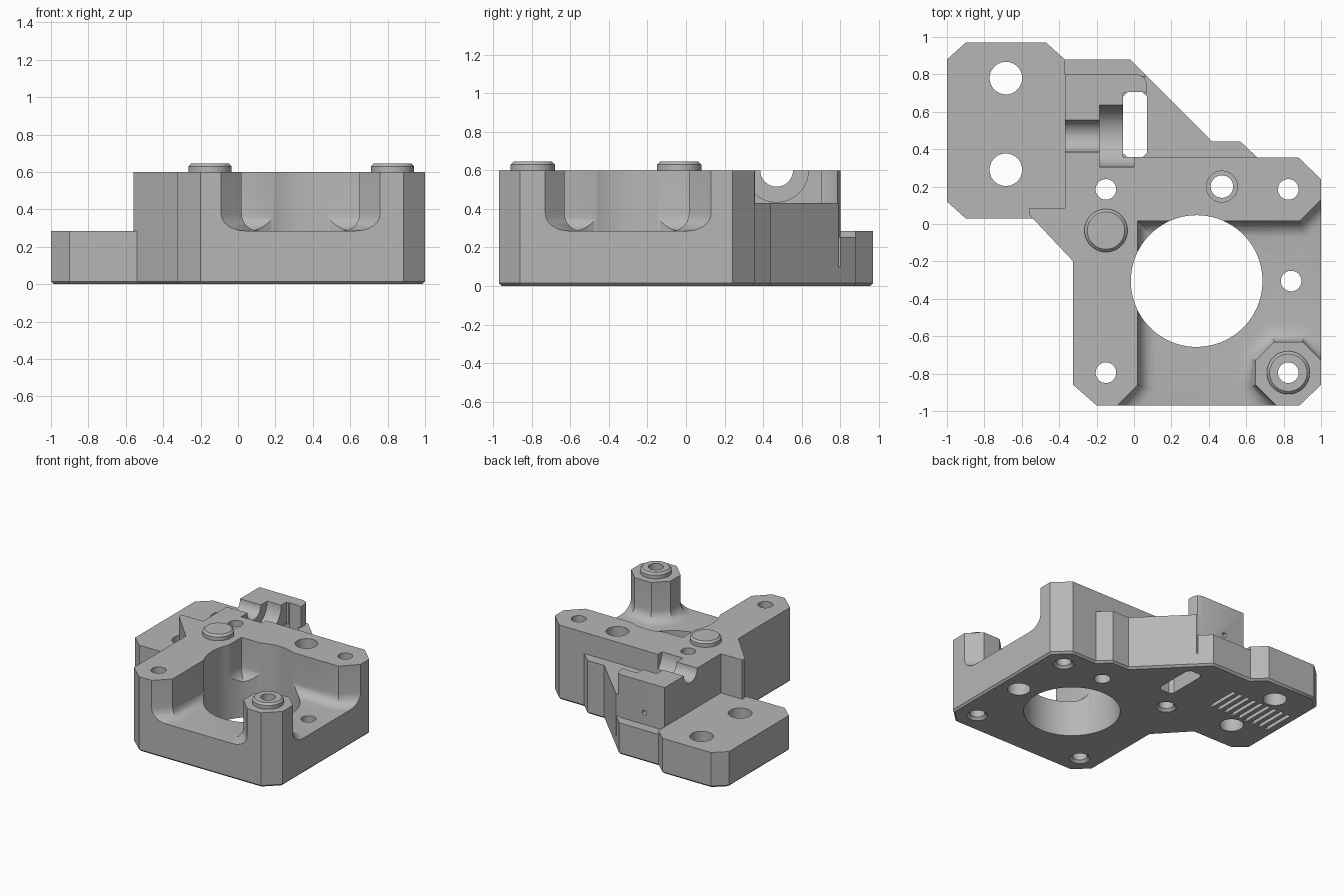
import bpy, bmesh, math
from mathutils import Matrix, Vector

cube = bpy.data.objects.get("Cube")
if cube:
    bpy.data.objects.remove(cube, do_unlink=True)

grey = bpy.data.materials.new("plain_grey")
grey.use_nodes = True
grey.diffuse_color = (0.47, 0.47, 0.47, 1)
grey.node_tree.nodes["Principled BSDF"].inputs["Base Color"].default_value = (0.47, 0.47, 0.47, 1)


def to_object(name, bm):
    bmesh.ops.recalc_face_normals(bm, faces=bm.faces[:])
    mesh = bpy.data.meshes.new(name)
    bm.to_mesh(mesh)
    bm.free()
    mesh.materials.append(grey)
    obj = bpy.data.objects.new(name, mesh)
    bpy.context.collection.objects.link(obj)
    return obj


def prism(name, outline, z0, z1, bevel=0, segments=1):
    """Extrude an outline upward, optionally rounding its bottom rim."""
    bm = bmesh.new()
    face = bm.faces.new([bm.verts.new((x, y, z0)) for x, y in outline])
    rim = face.edges[:]
    up = bmesh.ops.extrude_face_region(bm, geom=[face], use_keep_orig=True)
    bmesh.ops.translate(bm, vec=(0, 0, z1 - z0),
                        verts=[v for v in up["geom"] if isinstance(v, bmesh.types.BMVert)])
    bmesh.ops.recalc_face_normals(bm, faces=bm.faces[:])
    if bevel:
        bmesh.ops.bevel(bm, geom=rim, offset=bevel, segments=segments,
                        profile=0.5, affect='EDGES', clamp_overlap=False)
    return to_object(name, bm)


def rod(name, start, end, r1, r2=None, sides=48):
    """Cylinder or cone between two points."""
    a, b = Vector(start), Vector(end)
    bm = bmesh.new()
    turn = (b - a).to_track_quat('Z', 'Y').to_matrix().to_4x4()
    bmesh.ops.create_cone(bm, cap_ends=True, segments=sides, radius1=r1,
                          radius2=r1 if r2 is None else r2, depth=(b - a).length,
                          matrix=Matrix.Translation((a + b) / 2) @ turn)
    return to_object(name, bm)


def rect(x0, x1, y0, y1):
    return [(x0, y0), (x1, y0), (x1, y1), (x0, y1)]


def combine(body, other, operation):
    mod = body.modifiers.new("combine", 'BOOLEAN')
    mod.operation, mod.solver, mod.object = operation, 'EXACT', other
    bpy.context.view_layer.objects.active = body
    bpy.ops.object.modifier_apply(modifier=mod.name)
    bpy.data.objects.remove(other, do_unlink=True)


# Sole: full footprint with a chamfered bottom rim
body = prism("motor_bracket", [
    (-1, .88), (-.9, .97), (-.47, .97), (-.37, .88), (-.02, .88), (.42, .44),
    (.57, .44), (.66, .355), (.88, .355), (1, .24), (1, -.86), (.885, -.97),
    (-.2, -.97), (-.325, -.86), (-.325, -.2), (-.54, .03), (-.9, .03), (-1, .12)],
    0, .1, .015)

# Raised bodies of differing height
tall = [(-.37, .8), (.02, .8), (.055, .785), (.07, .75), (.07, .355), (.88, .355),
        (1, .24), (1, -.86), (.885, -.97), (-.2, -.97), (-.325, -.86),
        (-.325, -.2), (-.56, .05), (-.56, .085), (-.37, .085)]
plate = [(-1, .88), (-.9, .97), (-.47, .97), (-.37, .88), (-.37, .8), (-.3, .8),
         (-.3, .03), (-.9, .03), (-1, .12)]
ledge = [(-.4, .88), (-.02, .88), (.06, .8), (.06, .7), (-.4, .7)]
web = [(0, .3), (0, .79), (.07, .79), (.42, .44), (.57, .44), (.66, .355), (.66, .3)]
for name, outline, top in (("tall_body", tall, .6), ("side_plate", plate, .285),
                           ("back_ledge", ledge, .255), ("sloped_web", web, .43)):
    combine(body, prism(name, outline, .05, top), 'UNION')

# Open pocket with a filleted floor, leaving an arm, a bar and a corner post
pocket = [(.02, .015), (.02, -.86), (-.24, -1.12), (-.24, -1.4), (.91, -1.4),
          (.91, -1.12), (.65, -.86), (.65, -.73), (.75, -.63), (.9, -.63),
          (1.12, -.85), (1.4, -.85), (1.4, .25), (1.12, .25), (.885, .015)]
combine(body, prism("pocket_cutter", pocket, .285, .8, .09, 6), 'DIFFERENCE')

# Bosses with chamfered rims
post = (.825, -.795)
for x, y in ((-.15, -.035), post):
    combine(body, rod("boss", (x, y, .55), (x, y, .63), .115), 'UNION')
    combine(body, rod("boss_rim", (x, y, .63), (x, y, .645), .115, .1), 'UNION')


def drill(x, y, r, low=-.1, high=.8):
    combine(body, rod("drill", (x, y, low), (x, y, high), r), 'DIFFERENCE')


# Main bore and bolt holes
combine(body, rod("bore", (.335, -.305, -.1), (.335, -.305, .8), .352, sides=96), 'DIFFERENCE')
for x, y in ((-.15, -.795), (-.15, .185), (.825, .185), (.84, -.305), post):
    drill(x, y, .055)
    combine(body, rod("countersink", (x, y, -.01), (x, y, .02), .085, .055), 'DIFFERENCE')
drill(.84, -.305, .085, -.1, .1)
drill(.47, .2, .06)
drill(.47, .2, .083, .5, .8)
for y in (.29, .78):
    drill(-.685, y, .087)

# Shaft channel, its wider seat, the through slot and the pin hole
combine(body, rod("channel", (-.5, .47, .6), (0, .47, .6), .085), 'DIFFERENCE')
combine(body, rod("seat", (-.185, .47, .6), (0, .47, .6), .165), 'DIFFERENCE')
slot = [(-.06, .38), (-.035, .357), (.045, .357), (.07, .38),
        (.07, .68), (.045, .705), (-.035, .705), (-.06, .68)]
combine(body, prism("slot", slot, -.1, .8), 'DIFFERENCE')
combine(body, prism("slot_mouth", rect(-.06, .12, .357, .70), .43, .8), 'DIFFERENCE')
combine(body, rod("pin_hole", (-.19, .95, .35), (-.19, .5, .35), .02, sides=16), 'DIFFERENCE')

# Grip grooves under the side plate
for i in range(9):
    x = -.93 + i * .065
    combine(body, prism("groove", rect(x, x + .03, .4, .67), -.1, .03), 'DIFFERENCE')

# Smooth round walls, keep edges crisp
bpy.ops.object.select_all(action='DESELECT')
body.select_set(True)
bpy.context.view_layer.objects.active = body
bpy.ops.object.shade_smooth_by_angle(angle=math.radians(30))
